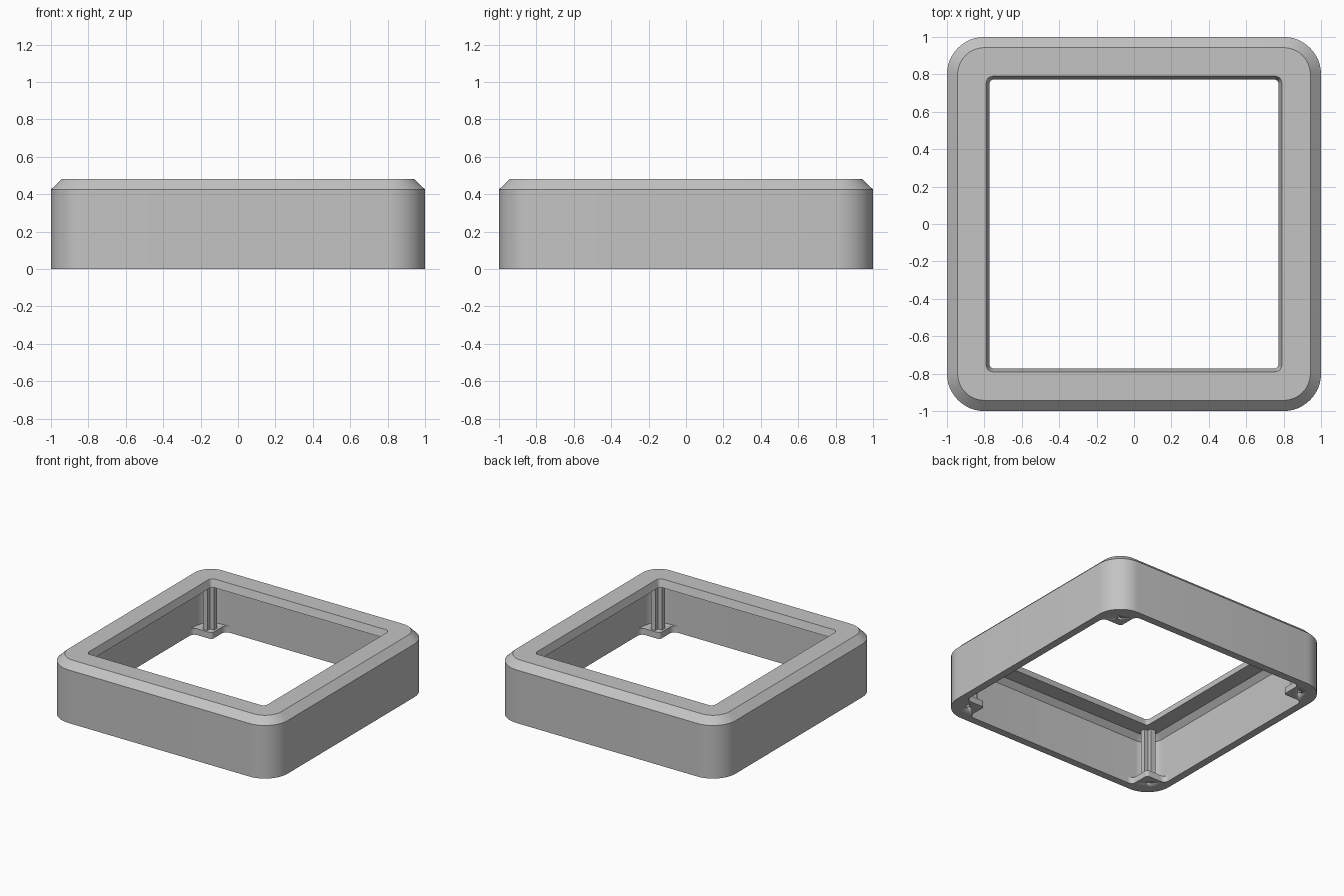
import bpy, bmesh, math
from mathutils import Matrix, Vector

if "Cube" in bpy.data.objects:
    bpy.data.objects.remove(bpy.data.objects["Cube"])

grey = bpy.data.materials.new("plain_grey")
grey.diffuse_color = (0.55, 0.55, 0.55, 1)
grey.use_nodes = True
grey.node_tree.nodes["Principled BSDF"].inputs["Base Color"].default_value = grey.diffuse_color


def finish(bm, name):
    bmesh.ops.recalc_face_normals(bm, faces=bm.faces)
    me = bpy.data.meshes.new(name)
    bm.to_mesh(me)
    bm.free()
    me.materials.append(grey)
    ob = bpy.data.objects.new(name, me)
    bpy.context.collection.objects.link(ob)
    bpy.ops.object.select_all(action='DESELECT')
    ob.select_set(True)
    bpy.context.view_layer.objects.active = ob
    bpy.ops.object.shade_smooth_by_angle(angle=math.radians(25))
    return ob


def arc(cx, cy, r, a0, a1, n=12):
    return [(cx + r * math.cos(math.radians(a0 + (a1 - a0) * i / n)),
             cy + r * math.sin(math.radians(a0 + (a1 - a0) * i / n))) for i in range(n + 1)]


def rounded_square(half, r):
    c = half - r
    pts = []
    for k, (sx, sy) in enumerate([(1, 1), (-1, 1), (-1, -1), (1, -1)]):
        pts += arc(c * sx, c * sy, r, 90 * k, 90 * k + 90)
    return pts


def prism(name, pts, z0, z1, turn):
    bm = bmesh.new()
    face = bm.faces.new([bm.verts.new((x, y, z0)) for x, y in pts])
    ext = bmesh.ops.extrude_face_region(bm, geom=[face], use_keep_orig=True)
    top = [v for v in ext['geom'] if isinstance(v, bmesh.types.BMVert)]
    bmesh.ops.translate(bm, verts=top, vec=Vector((0, 0, z1 - z0)))
    bmesh.ops.rotate(bm, verts=bm.verts, cent=(0, 0, 0),
                     matrix=Matrix.Rotation(math.radians(90 * turn), 3, 'Z'))
    return finish(bm, name)


# Hollow frame: closed wall section (half width, corner radius, height)
section = [(1, .2, 0), (1, .2, .425), (.943, .143, .48), (.79, .035, .48),
           (.772, .02, .42), (.90, .10, .42), (.94, .14, .38), (.94, .14, 0)]
bm = bmesh.new()
rings = [[bm.verts.new((x, y, z)) for x, y in rounded_square(h, r)] for h, r, z in section]
for a, b in zip(rings, rings[1:] + rings[:1]):
    n = len(a)
    for i in range(n):
        j = (i + 1) % n
        bm.faces.new((a[i], a[j], b[j], b[i]))
finish(bm, "frame")

# Corner tab outline: rounded tip, filleted into the walls, following the wall corner
T, W, F, R = .772, .94, .04, .02
tab = (arc(T + R, T + R, R, 180, 270, 6) + arc(W - F, T - F, F, 90, 0, 8)
       + arc(.8, .8, W - .8, 0, 90) + arc(T - F, W - F, F, 90, 0, 8))
# Notched post outline
post = [(.79, .825), (.825, .825), (.825, .79), (.865, .79), (.865, .865), (.79, .865)]

for k in range(4):
    t = prism(f"corner_tab_{k}", tab, 0, .05, k)
    prism(f"corner_post_{k}", post, .05, .42, k)
    # Screw hole through the tab
    hole = prism(f"hole_cutter_{k}", arc(.85, .85, .014, 0, 360 - 22.5, 15), -.05, .045, k)
    hole.hide_render = True
    hole.hide_set(True)
    cut = t.modifiers.new("screw_hole", 'BOOLEAN')
    cut.operation = 'DIFFERENCE'
    cut.solver = 'EXACT'
    cut.object = hole
